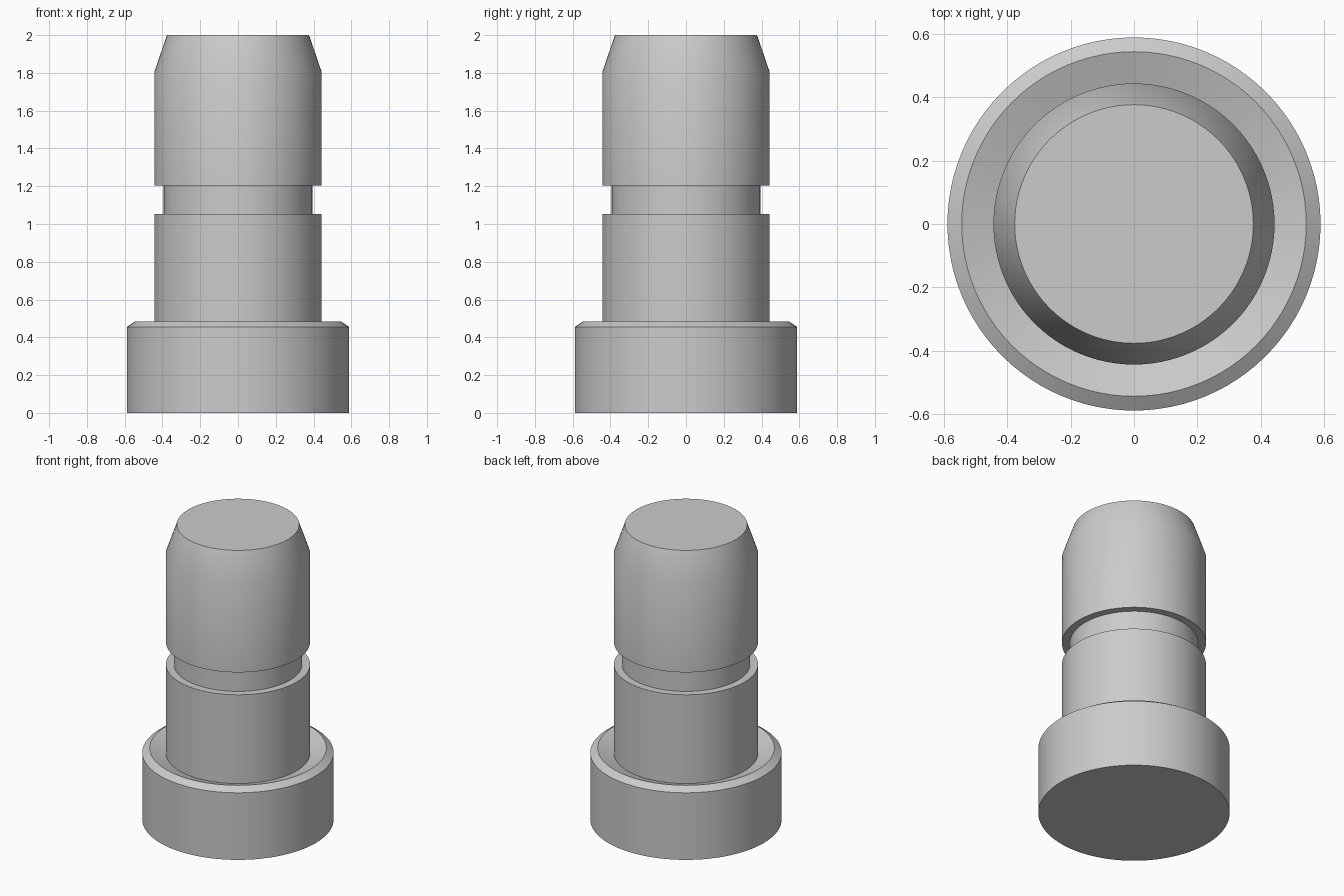
import bpy
import bmesh
from math import cos, sin, tau, radians

SEGMENTS = 96

cube = bpy.data.objects.get("Cube")
if cube:
    bpy.data.objects.remove(cube, do_unlink=True)

# Plain grey metal
grey = bpy.data.materials.new("grey_metal")
grey.use_nodes = True
colour = (0.6, 0.6, 0.6, 1)
grey.diffuse_color = colour
grey.node_tree.nodes["Principled BSDF"].inputs["Base Color"].default_value = colour


def lathe(name, profile):
    """Revolve (radius, height) points around z and cap both ends."""
    bm = bmesh.new()
    rings = []
    for r, z in profile:
        rings.append([bm.verts.new((r * cos(tau * i / SEGMENTS), r * sin(tau * i / SEGMENTS), z))
                      for i in range(SEGMENTS)])
    for low, high in zip(rings, rings[1:]):
        for i in range(SEGMENTS):
            j = (i + 1) % SEGMENTS
            bm.faces.new((low[i], low[j], high[j], high[i]))
    bm.faces.new(rings[0][::-1])
    bm.faces.new(rings[-1])
    mesh = bpy.data.meshes.new(name)
    bm.to_mesh(mesh)
    bm.free()
    mesh.materials.append(grey)
    obj = bpy.data.objects.new(name, mesh)
    bpy.context.collection.objects.link(obj)
    bpy.ops.object.select_all(action="DESELECT")
    obj.select_set(True)
    bpy.context.view_layer.objects.active = obj
    bpy.ops.object.shade_smooth_by_angle(angle=radians(30))
    return obj


# One turned pin: chamfered head with dished top, shank, groove, tapered tip
lathe("grooved_pin", [
    (0.588, 0), (0.588, 0.455), (0.543, 0.485),  # head
    (0.443, 0.45),                               # dished seat
    (0.443, 1.052),                              # lower shank
    (0.394, 1.052), (0.394, 1.204),              # groove
    (0.443, 1.204), (0.443, 1.805),              # upper shank
    (0.376, 2),                                  # tapered tip
])
